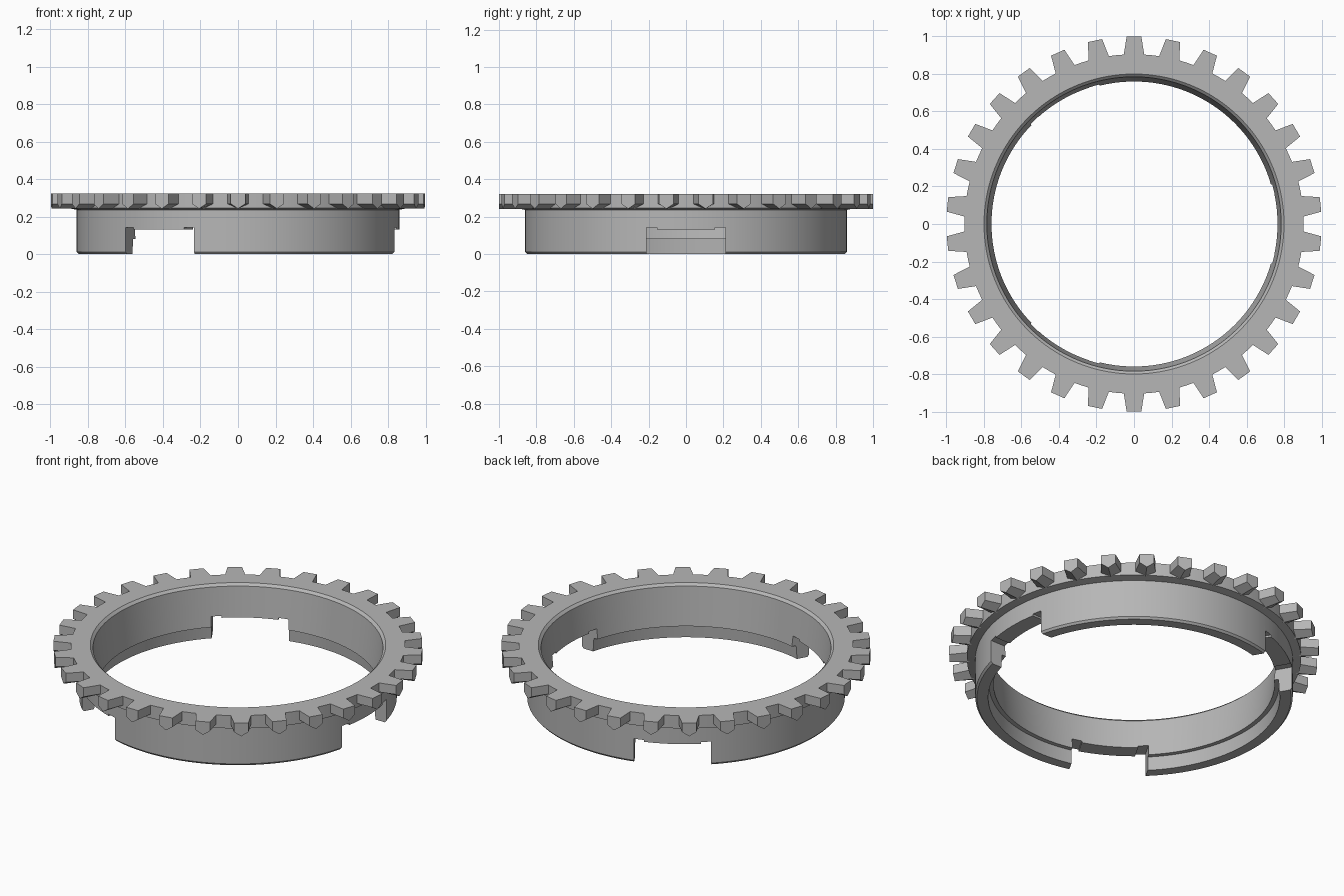
import bpy, bmesh, math
from mathutils import Matrix, Vector

cube = bpy.data.objects.get("Cube")
if cube:
    bpy.data.objects.remove(cube, do_unlink=True)

steel = bpy.data.materials.new("grey steel")
steel.use_nodes = True
colour = (0.47, 0.47, 0.47, 1)
steel.diffuse_color = colour
steel.node_tree.nodes["Principled BSDF"].inputs["Base Color"].default_value = colour


def make_object(name, bm):
    bmesh.ops.recalc_face_normals(bm, faces=bm.faces)
    mesh = bpy.data.meshes.new(name)
    bm.to_mesh(mesh)
    bm.free()
    mesh.materials.append(steel)
    obj = bpy.data.objects.new(name, mesh)
    bpy.context.collection.objects.link(obj)
    return obj


def lathe(name, profile, steps):
    bm = bmesh.new()
    rings = []
    for i in range(steps):
        a = math.tau * i / steps
        rings.append([bm.verts.new((r * math.cos(a), r * math.sin(a), z)) for r, z in profile])
    n = len(profile)
    for i in range(steps):
        p, q = rings[i], rings[(i + 1) % steps]
        for j in range(n):
            k = (j + 1) % n
            bm.faces.new((p[j], q[j], q[k], p[k]))
    return make_object(name, bm)


def radial_prisms(name, inner, outer, count, start):
    """Prisms lofted along the radius between two (radius, outline) ends, repeated round the axis."""
    bm = bmesh.new()
    for i in range(count):
        turn = Matrix.Rotation(start + math.tau * i / count, 3, "Z")
        a, b = [[bm.verts.new(turn @ Vector((radius, y, z))) for y, z in outline]
                for radius, outline in (inner, outer)]
        bm.faces.new(a)
        bm.faces.new(b)
        n = len(a)
        for j in range(n):
            k = (j + 1) % n
            bm.faces.new((a[j], a[k], b[k], b[j]))
    return make_object(name, bm)


def tooth_outline(w):
    # flat top, pointed underside
    return [(-w, 0.322), (w, 0.322), (w, 0.268), (0, 0.242), (-w, 0.268)]


# Ring body: flange on top, tapered bore, recess at the bottom of the bore
ring = lathe("ring_body", [
    (0.80, 0.322), (0.905, 0.322), (0.905, 0.245), (0.86, 0.236),
    (0.86, 0.012), (0.85, 0), (0.79, 0), (0.785, 0.08),
    (0.76, 0.08), (0.785, 0.308)], 180)

# Three slots in the skirt, with relieved upper corners
half = [(0.21, -0.1), (0.21, 0.141), (0.155, 0.141), (0.155, 0.13)]
slot = half + [(-y, z) for y, z in reversed(half)]
cutter = radial_prisms("slot_cutter", (0.6, slot), (1.0, slot), 3, 0)
cutter.hide_render = True

cut = ring.modifiers.new("slots", "BOOLEAN")
cut.operation = "DIFFERENCE"
cut.solver = "EXACT"
cut.object = cutter
bpy.context.view_layer.objects.active = ring
ring.select_set(True)
bpy.ops.object.modifier_apply(modifier=cut.name)
bpy.data.objects.remove(cutter, do_unlink=True)
bpy.ops.object.shade_smooth_by_angle(angle=math.radians(25))

# Thirty dog teeth round the flange
radial_prisms("dog_teeth", (0.89, tooth_outline(0.057)), (1.0, tooth_outline(0.039)),
              30, math.radians(6))
